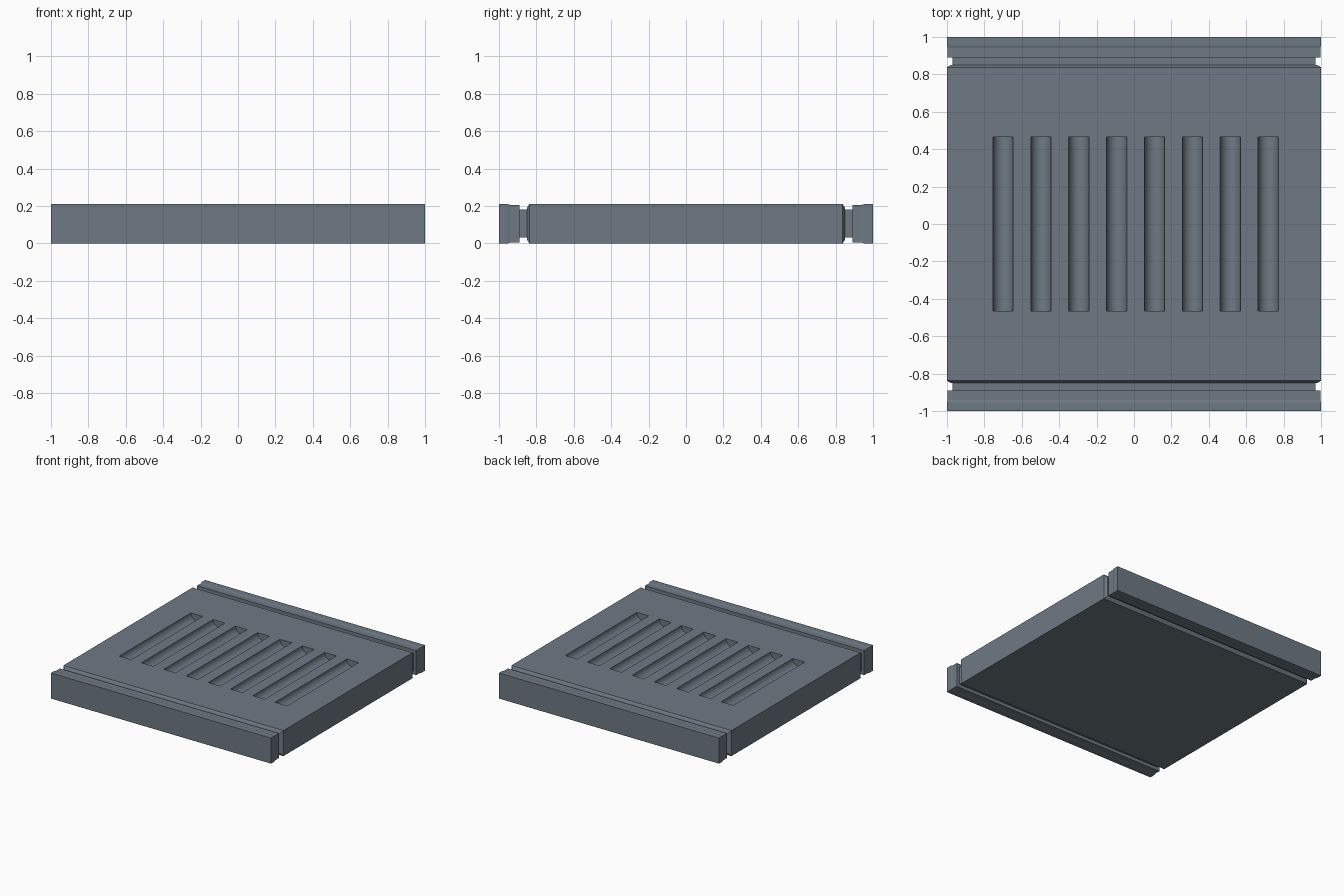
import bpy
import bmesh
from math import pi, radians
from mathutils import Matrix

cube = bpy.data.objects.get("Cube")
if cube:
    bpy.data.objects.remove(cube, do_unlink=True)

HEIGHT = 0.21

# Single slate grey material
slate = bpy.data.materials.new("slate_grey")
slate.use_nodes = True
colour = (0.156, 0.195, 0.231, 1)
slate.diffuse_color = colour
bsdf = slate.node_tree.nodes["Principled BSDF"]
bsdf.inputs["Base Color"].default_value = colour
bsdf.inputs["Roughness"].default_value = 0.7


def make_object(name, bm):
    bmesh.ops.recalc_face_normals(bm, faces=bm.faces)
    mesh = bpy.data.meshes.new(name)
    bm.to_mesh(mesh)
    bm.free()
    obj = bpy.data.objects.new(name, mesh)
    bpy.context.collection.objects.link(obj)
    mesh.materials.append(slate)
    return obj


def loft(name, stations):
    """Rectangular solid along y; each station is (y, inset from full section)."""
    bm = bmesh.new()
    rings = []
    for y, d in stations:
        corners = [(-1 + d, d), (1 - d, d), (1 - d, HEIGHT - d), (-1 + d, HEIGHT - d)]
        rings.append([bm.verts.new((x, y, z)) for x, z in corners])
    for a, b in zip(rings, rings[1:]):
        for i in range(4):
            j = (i + 1) % 4
            bm.faces.new((a[i], a[j], b[j], b[i]))
    bm.faces.new(rings[0])
    bm.faces.new(rings[-1])
    return make_object(name, bm)


# Main slab with chamfered ends
slab = loft("main_slab", [(-0.85, 0.02), (-0.838, 0), (0.838, 0), (0.85, 0.02)])

# Recessed necks and end bars, front and back
for label, side in (("front", -1), ("back", 1)):
    loft(label + "_neck", [(side * 0.845, 0.03), (side * 0.895, 0.03)])
    loft(label + "_end_bar", [(side * 0.89, 0.004), (side * 0.94, 0.004),
                              (side * 0.955, 0), (side * 1.0, 0)])

# Row of round-bottomed grooves cut into the top
bm = bmesh.new()
for i in range(8):
    place = Matrix.Translation((-0.70 + 0.2025 * i, 0, HEIGHT)) @ Matrix.Rotation(pi / 2, 4, "X")
    bmesh.ops.create_cone(bm, cap_ends=True, segments=32, radius1=0.054,
                          radius2=0.054, depth=0.93, matrix=place)
cutter = make_object("groove_cutter", bm)
cutter.hide_render = True

cut = slab.modifiers.new("grooves", "BOOLEAN")
cut.operation = "DIFFERENCE"
cut.solver = "EXACT"
cut.object = cutter
bpy.ops.object.select_all(action="DESELECT")
bpy.context.view_layer.objects.active = slab
slab.select_set(True)
bpy.ops.object.modifier_apply(modifier=cut.name)
bpy.data.objects.remove(cutter, do_unlink=True)
bpy.ops.object.shade_smooth_by_angle(angle=radians(25))
